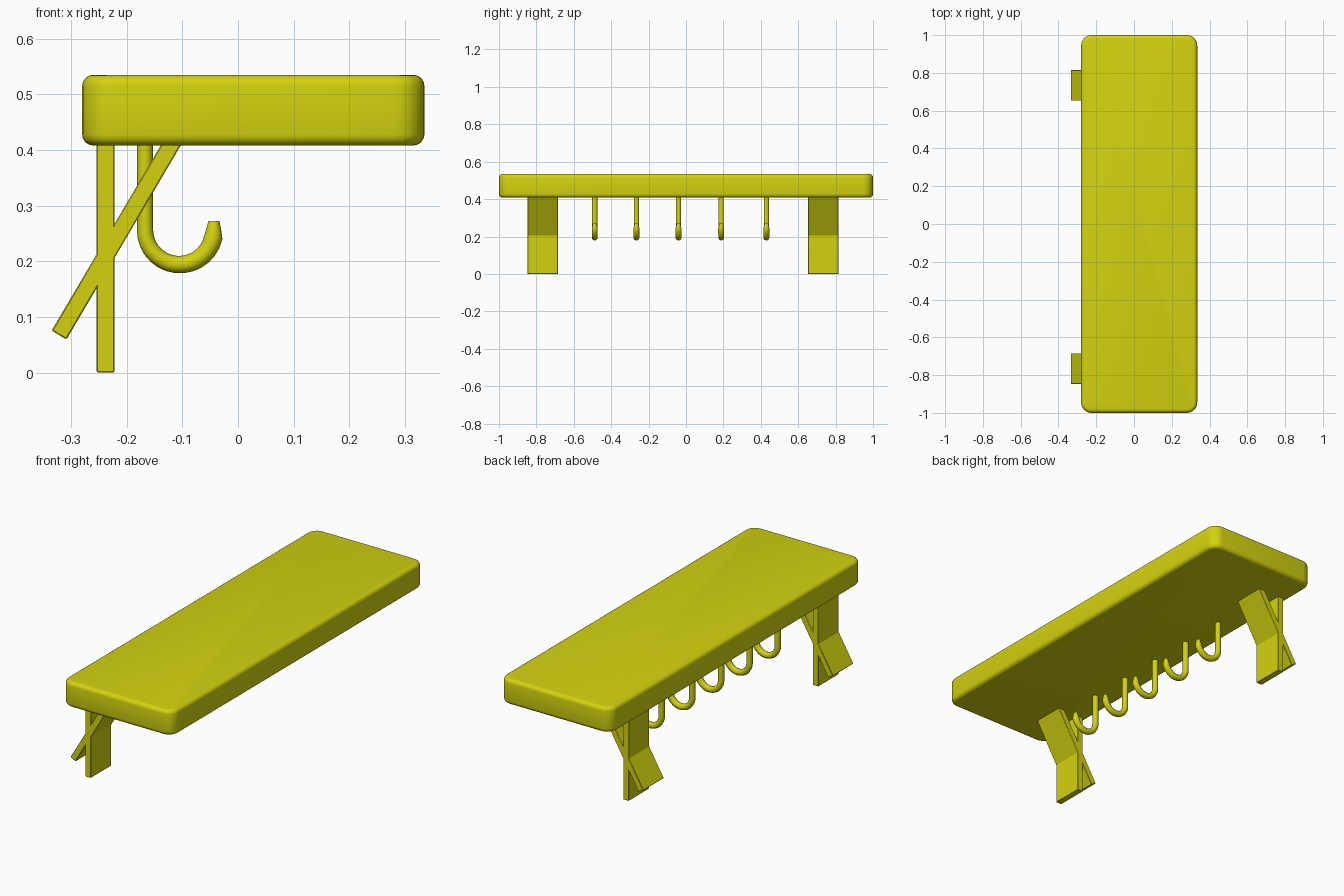
import bpy, bmesh, math

if "Cube" in bpy.data.objects:
    bpy.data.objects.remove(bpy.data.objects["Cube"])

mat = bpy.data.materials.new("yellow")
mat.diffuse_color = (0.65, 0.65, 0.005, 1)
mat.use_nodes = True
mat.node_tree.nodes["Principled BSDF"].inputs["Base Color"].default_value = mat.diffuse_color


def finish(obj):
    obj.data.materials.clear()
    obj.data.materials.append(mat)
    bpy.ops.object.select_all(action='DESELECT')
    obj.select_set(True)
    bpy.context.view_layer.objects.active = obj
    bpy.ops.object.shade_smooth_by_angle(angle=math.radians(40))


def box(name, size, loc, tilt=0.0, corner=0.0, edge=0.002, segs=1):
    """Box with optional rounded vertical corners and softened edges."""
    bm = bmesh.new()
    bmesh.ops.create_cube(bm, size=1)
    bmesh.ops.scale(bm, vec=size, verts=bm.verts)
    if corner:
        upright = [e for e in bm.edges
                   if abs(e.verts[0].co.z - e.verts[1].co.z) > 1e-4]
        bmesh.ops.bevel(bm, geom=upright, offset=corner, segments=6,
                        profile=0.5, affect='EDGES')
    rims = [e for e in bm.edges if e.calc_face_angle(0) > math.radians(45)]
    bmesh.ops.bevel(bm, geom=rims, offset=edge, segments=segs,
                    profile=0.5, affect='EDGES')
    me = bpy.data.meshes.new(name)
    bm.to_mesh(me)
    bm.free()
    obj = bpy.data.objects.new(name, me)
    obj.location = loc
    obj.rotation_euler.y = tilt
    bpy.context.collection.objects.link(obj)
    finish(obj)
    return obj


def hook(name, y):
    """J-shaped rod hanging from the shelf, narrowing at its tip."""
    cx, cz, r = -0.105, 0.256, 0.062
    pts = [(cx - r, 0.42, 1)]
    for i in range(15):
        a = math.radians(180 + 168 * i / 14)
        pts.append((cx + r * math.cos(a), cz + r * math.sin(a), 1 + 0.15 * i / 14))
    pts += [(-0.0435, 0.26, 0.88), (-0.0435, 0.272, 0.68)]
    cu = bpy.data.curves.new(name, 'CURVE')
    cu.dimensions = '3D'
    cu.bevel_depth = 0.0145
    cu.bevel_resolution = 3
    cu.use_fill_caps = True
    sp = cu.splines.new('POLY')
    sp.points.add(len(pts) - 1)
    for p, (x, z, rad) in zip(sp.points, pts):
        p.co = (x, y, z, 1)
        p.radius = rad
    obj = bpy.data.objects.new(name, cu)
    bpy.context.collection.objects.link(obj)
    bpy.ops.object.select_all(action='DESELECT')
    obj.select_set(True)
    bpy.context.view_layer.objects.active = obj
    bpy.ops.object.convert(target='MESH')
    finish(bpy.context.view_layer.objects.active)


# Shelf board; its top edges are softer than the vertical corners are round
box("shelf_board", (0.615, 2.0, 0.127), (0.0275, 0, 0.4715))
board = bpy.data.objects["shelf_board"]
bpy.data.objects.remove(board)
box("shelf_board", (0.615, 2.0, 0.127), (0.0275, 0, 0.4715),
    corner=0.055, edge=0.02, segs=4)

# Wall plates with crossing diagonal braces
low, high = (-0.3215, 0.0675), (-0.1155, 0.4172)
dx, dz = high[0] - low[0], high[1] - low[1]
for side, y in (("front", -0.766), ("back", 0.734)):
    box(side + "_plate", (0.032, 0.163, 0.415), (-0.238, y, 0.2075))
    box(side + "_brace", (0.031, 0.163, math.hypot(dx, dz)),
        ((low[0] + high[0]) / 2, y, (low[1] + high[1]) / 2),
        tilt=math.atan2(dx, dz))

# Row of hooks
for i, y in enumerate((-0.488, -0.265, -0.04, 0.188, 0.43)):
    hook(f"hook_{i + 1}", y)

# Centre the whole model on x = 0
